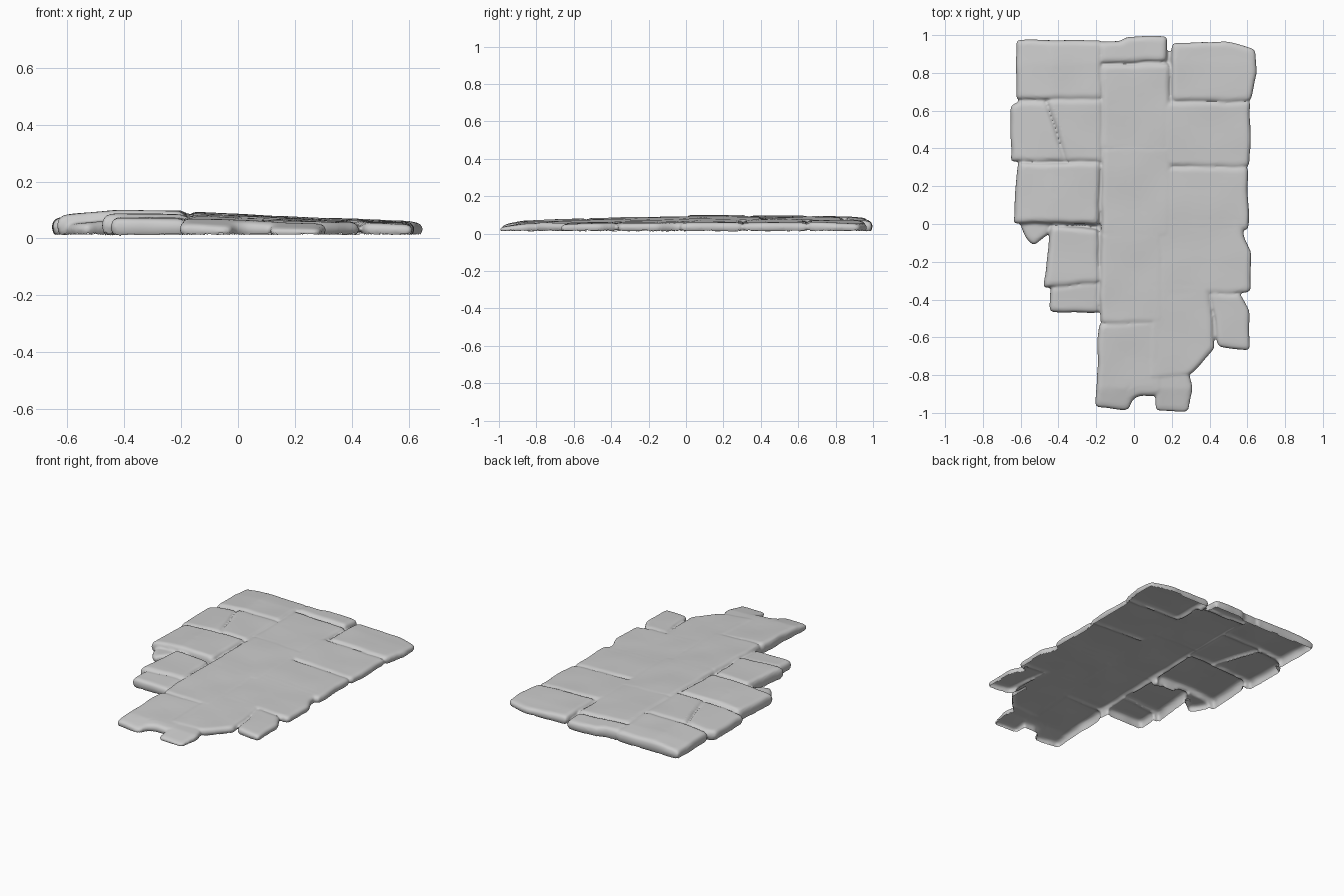
import bpy, bmesh
from mathutils import Vector, noise

if "Cube" in bpy.data.objects:
    bpy.data.objects.remove(bpy.data.objects["Cube"])

BASE = 0.008


def lerp_profile(table, t):
    for (a, va), (b, vb) in zip(table, table[1:]):
        if t <= b:
            k = max(0, (t - a) / (b - a))
            return va + (vb - va) * k
    return table[-1][1]


# gently crowned surface that all paving stones follow
ACROSS = [(-.65, .076), (-.43, .096), (-.2, .093), (.1, .08), (.3, .07), (.65, .056)]
ALONG = [(-1, .5), (-.87, .78), (-.5, .92), (0, 1), (.6, 1), (.85, .93), (1, .8)]


def height(p):
    wave = noise.noise(Vector((p.x * 5, p.y * 5, 2))) * .004
    return lerp_profile(ACROSS, p.x) * lerp_profile(ALONG, p.y) + wave


def inset(corners, d):
    """Mitred inset of a counter-clockwise outline (negative d grows it)."""
    out = []
    n = len(corners)
    for i, c in enumerate(corners):
        a = (c - corners[i - 1]).normalized()
        b = (corners[(i + 1) % n] - c).normalized()
        na, nb = Vector((-a.y, a.x)), Vector((-b.y, b.x))
        out.append(c + (na + nb) * (d / max(.5, 1 + na.dot(nb))))
    return out


def outline(corners, counts, d):
    ins = inset(corners, d)
    pts = []
    for i, n in enumerate(counts):
        pts += [ins[i].lerp(ins[(i + 1) % len(ins)], k / n) for k in range(n)]
    n = len(pts)
    pts = [pts[i] * .5 + (pts[i - 1] + pts[(i + 1) % n]) * .25 for i in range(n)]
    # chipped edge
    return [p + Vector((noise.noise(Vector((p.x * 9, p.y * 9, 0))),
                        noise.noise(Vector((p.x * 9, p.y * 9, 7))))) * .007 for p in pts]


bm = bmesh.new()


def stone(coords, lift=0.0, grow=0.0, flat=None):
    cs = [Vector(c) for c in coords]
    if sum(a.x * b.y - b.x * a.y for a, b in zip(cs, cs[1:] + cs[:1])) < 0:
        cs.reverse()
    counts = [max(1, round((b - a).length / .02)) for a, b in zip(cs, cs[1:] + cs[:1])]

    def top(p):
        return flat if flat else height(p) + lift

    rings = []
    # wall and rounded shoulder: inset distance, share of height
    for d, f in [(.012, 0), (.004, .2), (0, .5), (.003, .76), (.011, .93), (.026, 1)]:
        pts = outline(cs, counts, d - grow)
        rings.append([bm.verts.new((p.x, p.y, BASE + (top(p) - BASE) * f)) for p in pts])
    # worn top, closing in on the middle
    n = len(pts)
    centre = sum(pts, Vector((0, 0))) / n
    for s in (.8, .6, .4, .2):
        qs = [centre.lerp(p, s) for p in pts]
        rings.append([bm.verts.new((q.x, q.y, top(q))) for q in qs])
    for r0, r1 in zip(rings, rings[1:]):
        for i in range(n):
            j = (i + 1) % n
            bm.faces.new((r0[i], r0[j], r1[j], r1[i]))
    bm.faces.new(rings[-1])
    bm.faces.new(rings[0][::-1])


def box(x0, x1, y0, y1):
    return [(x0, y0), (x1, y0), (x1, y1), (x0, y1)]


# left column of raised, separate stones
stone(box(-.62, -.17, .66, .97), .002, .004)
stone([(-.65, .62), (-.6, .65), (-.46, .65), (-.42, .5), (-.36, .33), (-.65, .33)], -.004, .004)
stone([(-.46, .655), (-.17, .66), (-.17, .33), (-.36, .33), (-.41, .5)], 0, .006)
stone([(-.61, .32), (-.18, .325), (-.19, 0), (-.635, .01)], .004, .005)
stone([(-.62, .05), (-.44, .05), (-.45, -.05), (-.53, -.115), (-.57, -.08)], -.03, .002)
stone([(-.44, -.01), (-.19, -.03), (-.18, -.31), (-.475, -.335), (-.45, -.12)], -.006, .004)
stone([(-.44, -.33), (-.18, -.3), (-.18, -.47), (-.445, -.465)], -.016, .003)

# back edge stones
stone([(-.19, .965), (-.07, .97), (-.04, .99), (.175, 1.0), (.175, .86), (-.18, .85)], .004)
stone([(.2, .955), (.48, .965), (.64, .925), (.65, .8), (.61, .65), (.2, .65)], .004, .003)

# centre and right slabs, overlapped so that most joints disappear
stone(box(-.155, .17, .4, .83), 0, .022)
stone(box(-.155, .18, -.06, .4), .001, .022)
stone(box(-.16, .14, -.515, -.05), .001, .02)
stone(box(.17, .595, .32, .63), 0, .02)
stone(box(.17, .592, -.02, .29), 0, .014)
stone([(.13, .03), (.57, .03), (.57, -.07), (.61, -.15), (.605, -.355), (.13, -.38)], 0, .01)
stone([(.1, -.32), (.385, -.32), (.415, -.65), (.29, -.79), (.08, -.82)], 0, .015)
stone([(.4, -.36), (.56, -.37), (.61, -.46), (.61, -.67), (.45, -.65)], 0, .002)

# broken front end with a bite between the two slabs
stone([(-.18, -.53), (.15, -.51), (.15, -.9), (.1, -.905), (.03, -.905), (-.01, -.93),
       (-.03, -.98), (-.2, -.965)], -.002, .006)
stone([(.11, -.77), (.29, -.78), (.31, -.87), (.285, -.995), (.115, -.985)], -.004, .003)

# mortar bed closing the joints
stone([(-.58, .93), (.58, .91), (.57, -.3), (.4, -.55), (.25, -.76), (.05, -.87), (-.16, -.9),
       (-.17, -.43), (-.4, -.42), (-.42, 0), (-.57, .05)], flat=.035)

me = bpy.data.meshes.new("stone_blocks")
bm.to_mesh(me)
bm.free()
blocks = bpy.data.objects.new("stone_blocks", me)
bpy.context.collection.objects.link(blocks)

# fuse the blocks into one weathered skin
rm = blocks.modifiers.new("fuse", 'REMESH')
rm.mode = 'VOXEL'
rm.voxel_size = .008
sm = blocks.modifiers.new("wear", 'SMOOTH')
sm.factor = .5
sm.iterations = 2
fused = bpy.data.meshes.new_from_object(blocks.evaluated_get(bpy.context.evaluated_depsgraph_get()))
bpy.data.objects.remove(blocks)

# the underside is open: only the top and the sides remain
bm = bmesh.new()
bm.from_mesh(fused)
bm.normal_update()
under = [f for f in bm.faces if f.normal.z < -.6 and f.calc_center_median().z < BASE + .012]
bmesh.ops.delete(bm, geom=under, context='FACES')
for f in bm.faces:
    f.smooth = True
bm.to_mesh(fused)
bm.free()
paving = bpy.data.objects.new("stone_paving", fused)
bpy.context.collection.objects.link(paving)
